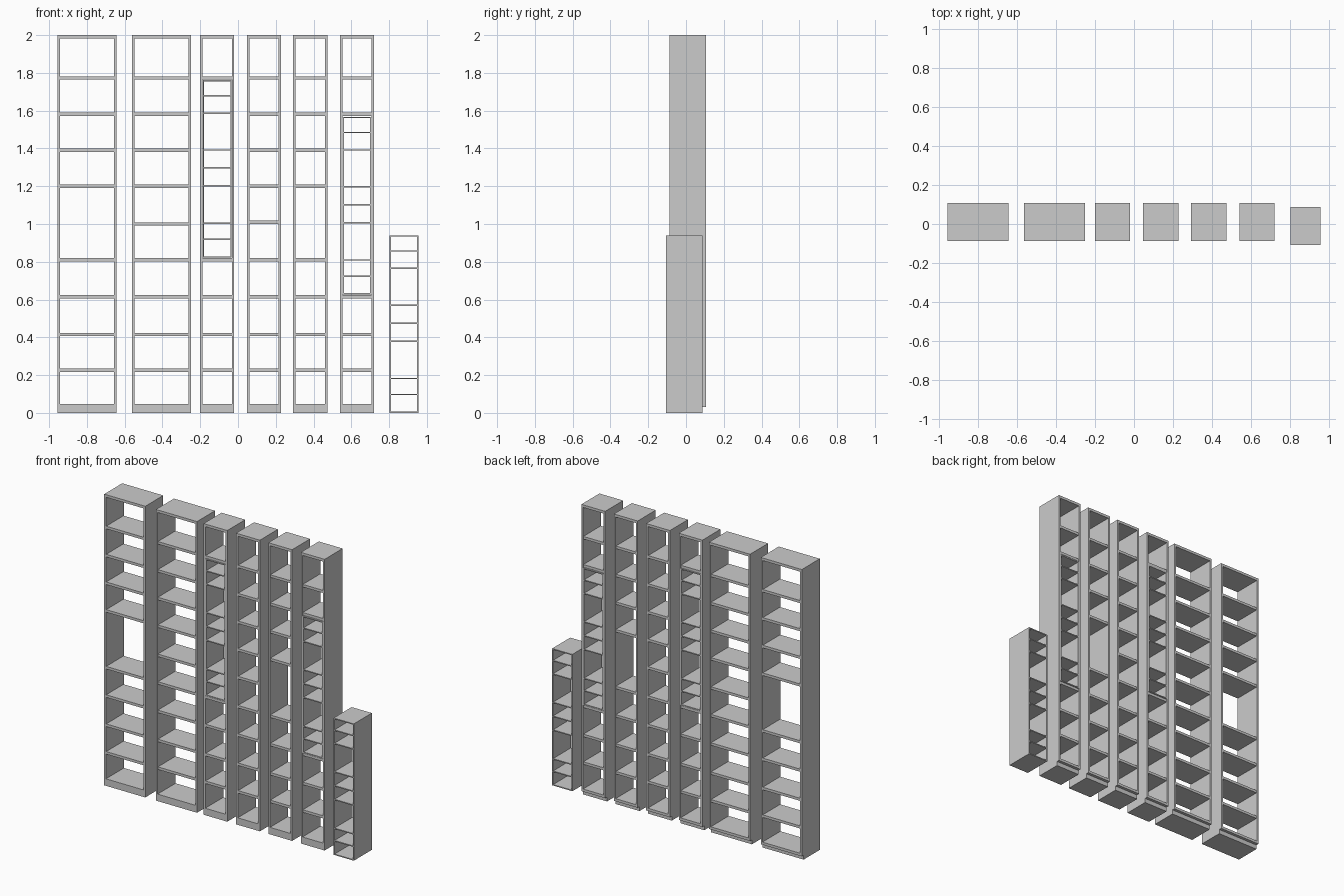
import bpy

if "Cube" in bpy.data.objects:
    bpy.data.objects.remove(bpy.data.objects["Cube"])

FRONT, BACK = -0.088, 0.107      # depth of the tall cases
DEPTH = BACK - FRONT


def box(name, x0, x1, y0, y1, z0, z1):
    bpy.ops.mesh.primitive_cube_add(size=1, location=((x0 + x1) / 2, (y0 + y1) / 2, (z0 + z1) / 2))
    ob = bpy.context.object
    ob.name = name
    ob.scale = (x1 - x0, y1 - y0, z1 - z0)
    bpy.ops.object.transform_apply(location=False, rotation=False, scale=True)
    return ob


def tall_case(name, x0, x1, shelves):
    t, h = 0.013, 0.018
    # solid plinth, stepped in at the back for the skirting board
    box(name + "_plinth", x0, x1, FRONT, BACK - 0.02, 0, 0.03)
    # side panels
    box(name + "_left_side", x0, x0 + t, FRONT, BACK, 0.03, 2)
    box(name + "_right_side", x1 - t, x1, FRONT, BACK, 0.03, 2)
    # bottom and top boards
    box(name + "_bottom", x0 + t, x1 - t, FRONT, BACK, 0.03, 0.048)
    box(name + "_top", x0 + t, x1 - t, FRONT, BACK, 2 - h, 2)
    # shelves
    for z in shelves:
        box(name + "_shelf", x0 + t, x1 - t, FRONT + 0.003, BACK - 0.003, z - h / 2, z + h / 2)


def disc_tower(name, xc, y0, z0):
    w, t, h = 0.0765, 0.007, 0.94
    y1 = y0 + DEPTH
    # side panels
    box(name + "_left_side", xc - w, xc - w + t, y0, y1, z0, z0 + h)
    box(name + "_right_side", xc + w - t, xc + w, y0, y1, z0, z0 + h)
    # bottom, shelves and top
    for z in (0.0035, 0.097, 0.182, 0.38, 0.475, 0.57, 0.765, 0.857, h - 0.0035):
        box(name + "_shelf", xc - w + t, xc + w - t, y0, y1, z0 + z - t / 2, z0 + z + t / 2)


low = [0.225, 0.415, 0.615]
high = [1.20, 1.39, 1.58, 1.773]

tall_case("wide_case_a", -0.955, -0.643, low + [0.81] + high)
tall_case("wide_case_b", -0.562, -0.25, low + [0.81, 1.0] + high)
tall_case("narrow_case_a", -0.20, -0.02, low + [0.81, 1.773])
tall_case("narrow_case_b", 0.047, 0.228, low + [0.81, 1.01] + high)
tall_case("narrow_case_c", 0.292, 0.473, low + [0.81] + high)
tall_case("narrow_case_d", 0.539, 0.72, low + [1.58, 1.773])

# small towers: two placed inside narrow cases, one standing alone
disc_tower("inset_tower_a", -0.11, FRONT, 0.822)
disc_tower("inset_tower_b", 0.6295, FRONT, 0.627)
disc_tower("free_tower", 0.8785, -0.107, 0)
